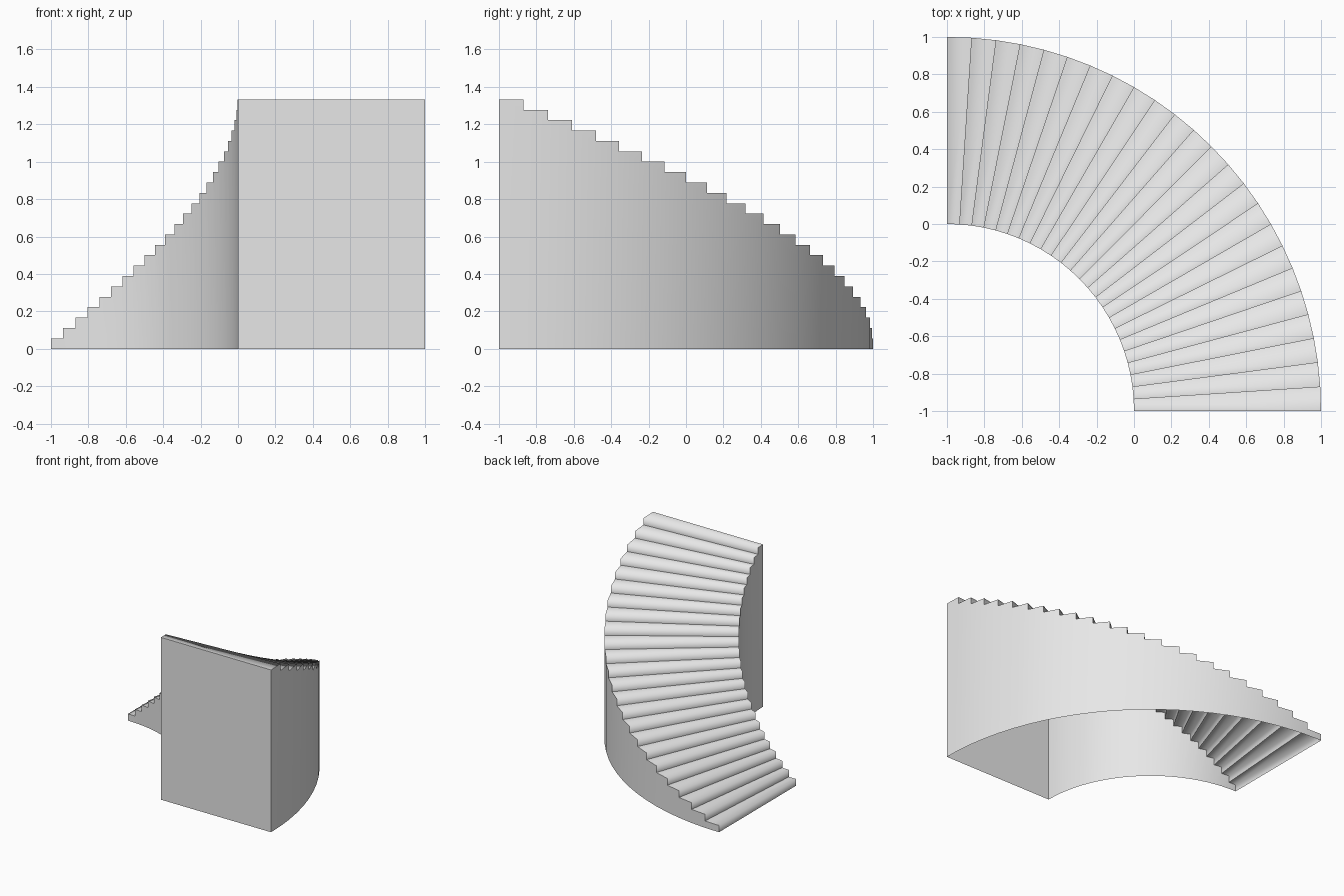
import bpy
import bmesh
from math import cos, sin, pi

if "Cube" in bpy.data.objects:
    bpy.data.objects.remove(bpy.data.objects["Cube"], do_unlink=True)

STEPS = 24
RISE = 4 / 3 / STEPS
INNER, OUTER = 1.0, 2.0

stone = bpy.data.materials.new("light_grey")
stone.use_nodes = True
grey = (0.8, 0.8, 0.8, 1)
stone.diffuse_color = grey
stone.node_tree.nodes["Principled BSDF"].inputs["Base Color"].default_value = grey


def point(radius, step, level):
    """Point on the quarter circle, counted in steps from the foot."""
    a = pi / 2 * (1 - step / STEPS)
    return (radius * cos(a) - 1, radius * sin(a) - 1, level * RISE)


def finish(name, bm, smooth=True):
    mesh = bpy.data.meshes.new(name)
    for f in bm.faces:
        f.smooth = smooth
    bm.normal_update()
    bm.to_mesh(mesh)
    bm.free()
    mesh.materials.append(stone)
    obj = bpy.data.objects.new(name, mesh)
    bpy.context.collection.objects.link(obj)
    return obj


# Treads and risers, each pair softened over its nose
bm = bmesh.new()
for i in range(STEPS):
    rows = [(i, i), (i, i + 1), (i + 1, i + 1)]
    verts = [[bm.verts.new(point(r, s, z)) for r in (INNER, OUTER)]
             for s, z in rows]
    for (a, b), (c, d) in zip(verts, verts[1:]):
        bm.faces.new((a, c, d, b))
finish("steps", bm)


# Curved side walls, stepped along the top and open underneath
def side_wall(name, radius, outward):
    bm = bmesh.new()
    cache = {}

    def vert(step, level):
        if (step, level) not in cache:
            cache[step, level] = bm.verts.new(point(radius, step, level))
        return cache[step, level]

    for i in range(STEPS):
        ring = [vert(i, 0), vert(i + 1, 0), vert(i + 1, i + 1), vert(i, i + 1)]
        if i:
            ring.append(vert(i, i))
        bm.faces.new(ring[::-1] if outward else ring)
    return finish(name, bm)


side_wall("inner_wall", INNER, False)
side_wall("outer_wall", OUTER, True)

# Flat wall closing the tall end
bm = bmesh.new()
corners = [(INNER, 0), (OUTER, 0), (OUTER, STEPS), (INNER, STEPS)]
bm.faces.new([bm.verts.new(point(r, STEPS, z)) for r, z in corners])
finish("end_wall", bm, smooth=False)
